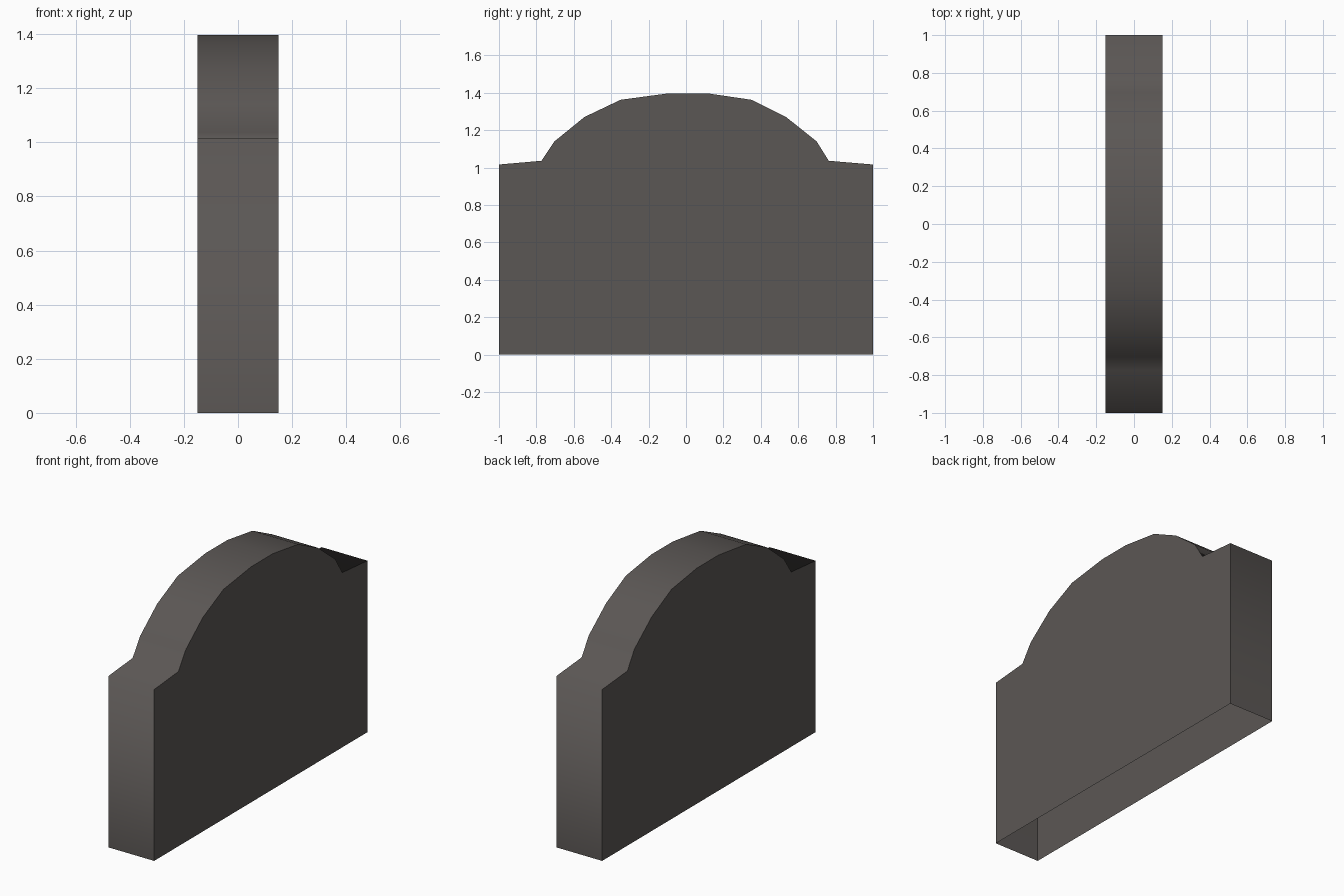
import bpy, bmesh

if "Cube" in bpy.data.objects:
    bpy.data.objects.remove(bpy.data.objects["Cube"])

HALF_THICKNESS = 0.15

# Outline (y, z): left foot, shoulder, arched top, shoulder, right foot
profile = [(-1, 0), (-1, 1.016), (-0.773, 1.036), (-0.703, 1.14), (-0.543, 1.27),
           (-0.35, 1.362), (-0.09, 1.397), (0.112, 1.397), (0.35, 1.362),
           (0.535, 1.27), (0.698, 1.14), (0.763, 1.036), (1, 1.016), (1, 0)]

stone = bpy.data.materials.new("dark_grey_stone")
stone.diffuse_color = (0.105, 0.095, 0.09, 1)
stone.use_nodes = True
stone.node_tree.nodes["Principled BSDF"].inputs["Base Color"].default_value = stone.diffuse_color

bm = bmesh.new()
left = [bm.verts.new((-HALF_THICKNESS, y, z)) for y, z in profile]
right = [bm.verts.new((HALF_THICKNESS, y, z)) for y, z in profile]

# Broad flat slab faces
slabs = [bm.faces.new(left), bm.faces.new(right[::-1])]

# Smooth rim over ends and arch; the underside stays open
for i in range(len(profile) - 1):
    rim = bm.faces.new((left[i], right[i], right[i + 1], left[i + 1]))
    rim.smooth = True

# Crisp border between slab faces and rim
for face in slabs:
    for edge in face.edges:
        edge.smooth = False

# Make the normals point outward
bm.normal_update()
if slabs[1].normal.x < 0:
    for f in slabs:
        f.normal_flip()
for f in bm.faces:
    if f not in slabs:
        c = f.calc_center_median()
        if f.normal.y * c.y + f.normal.z * (c.z - 0.5) < 0:
            f.normal_flip()

mesh = bpy.data.meshes.new("headstone")
bm.to_mesh(mesh)
bm.free()
mesh.materials.append(stone)
obj = bpy.data.objects.new("headstone", mesh)
bpy.context.collection.objects.link(obj)
